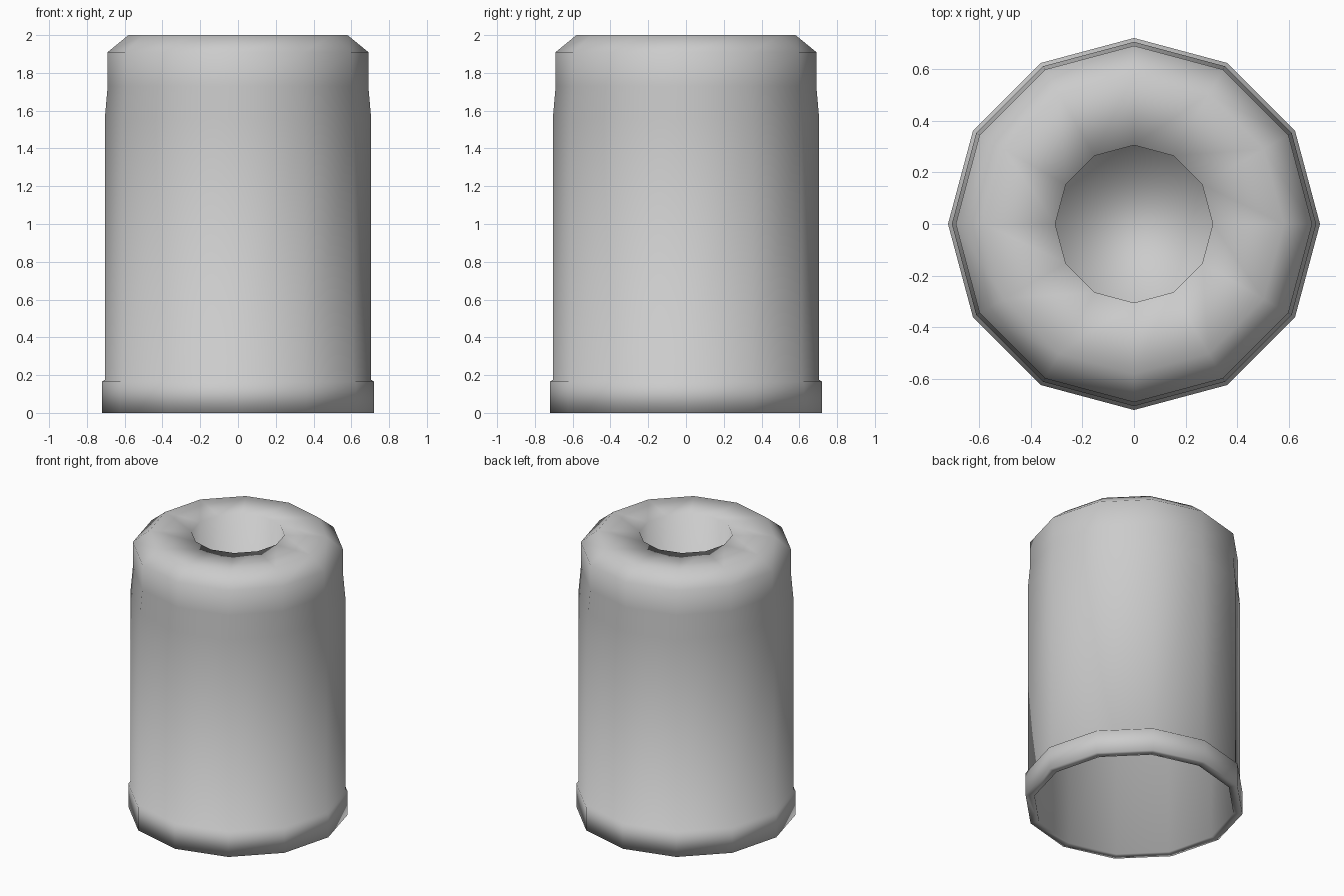
import bpy
import bmesh
from math import cos, sin, tau

if "Cube" in bpy.data.objects:
    bpy.data.objects.remove(bpy.data.objects["Cube"], do_unlink=True)

SIDES = 12

# Plain grey material
grey = bpy.data.materials.new("plain_grey")
grey.use_nodes = True
color = (0.6, 0.6, 0.6, 1.0)
grey.diffuse_color = color
grey.node_tree.nodes["Principled BSDF"].inputs["Base Color"].default_value = color


def lathe(name, profile):
    """Turn (radius, height) points around z and cap both ends."""
    bm = bmesh.new()
    rings = []
    for radius, z in profile:
        rings.append([bm.verts.new((radius * cos(tau * i / SIDES),
                                    radius * sin(tau * i / SIDES), z))
                      for i in range(SIDES)])
    for low, high in zip(rings, rings[1:]):
        for i in range(SIDES):
            j = (i + 1) % SIDES
            bm.faces.new((low[i], low[j], high[j], high[i]))
    bm.faces.new(rings[0][::-1])
    bm.faces.new(rings[-1])
    bmesh.ops.recalc_face_normals(bm, faces=bm.faces)
    for face in bm.faces:
        face.smooth = True
    mesh = bpy.data.meshes.new(name)
    bm.to_mesh(mesh)
    bm.free()
    mesh.materials.append(grey)
    obj = bpy.data.objects.new(name, mesh)
    bpy.context.collection.objects.link(obj)
    return obj


# Hollow underside, base collar, straight wall, narrowed neck, bevelled top
underside = [(0.66, 1.2), (0.66, 0.0)]
collar = [(0.72, 0.0), (0.72, 0.165), (0.705, 0.175)]
wall_and_neck = [(0.705, 1.56), (0.69, 1.73), (0.69, 1.91)]
top_and_socket = [(0.58, 2.0), (0.305, 2.0), (0.305, 1.45)]

lathe("canister_body", underside + collar + wall_and_neck + top_and_socket)
